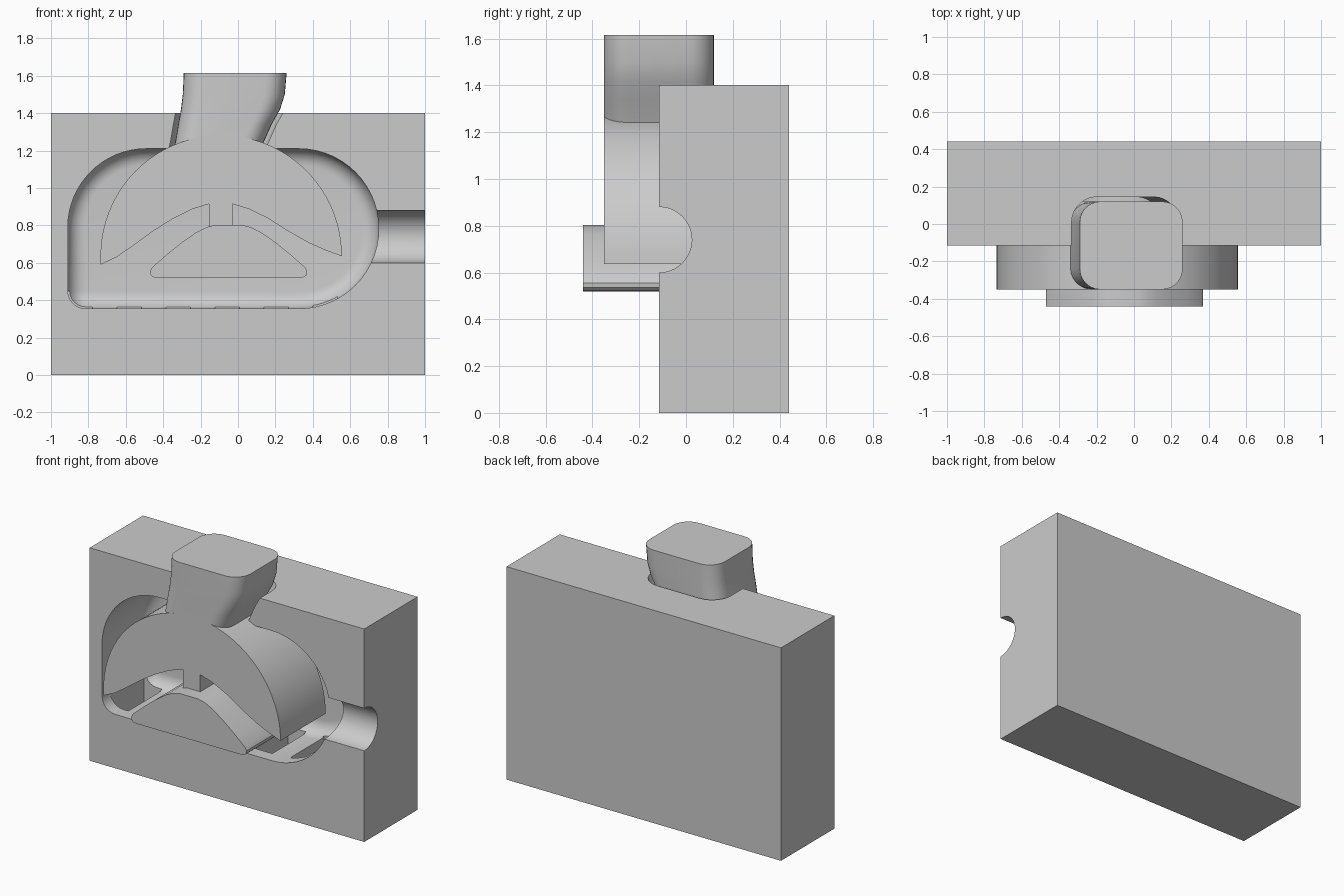
import bpy, bmesh
from math import sin, cos, pi, radians

if "Cube" in bpy.data.objects:
    bpy.data.objects.remove(bpy.data.objects["Cube"])

FACE = -0.115  # parting plane of the mould half


def loft(name, rings):
    """Closed solid through rings with equal point counts."""
    bm = bmesh.new()
    loops = [[bm.verts.new(p) for p in r] for r in rings]
    n = len(loops[0])
    for a, b in zip(loops, loops[1:]):
        for i in range(n):
            bm.faces.new((a[i], a[(i + 1) % n], b[(i + 1) % n], b[i]))
    bm.faces.new(loops[0])
    bm.faces.new(loops[-1])
    bmesh.ops.recalc_face_normals(bm, faces=bm.faces)
    me = bpy.data.meshes.new(name)
    bm.to_mesh(me)
    bm.free()
    ob = bpy.data.objects.new(name, me)
    bpy.context.collection.objects.link(ob)
    return ob


def prism(name, pts, y0, y1):
    return loft(name, [[(x, y, z) for x, z in pts] for y in (y0, y1)])


def box(name, x0, x1, y0, y1, z0, z1):
    return prism(name, [(x0, z0), (x1, z0), (x1, z1), (x0, z1)], y0, y1)


def arc(cx, cz, r, a0, a1, n):
    return [(cx + r * cos(radians(a0 + (a1 - a0) * i / n)),
             cz + r * sin(radians(a0 + (a1 - a0) * i / n))) for i in range(n + 1)]


def apply_boolean(target, other, op):
    m = target.modifiers.new(op, 'BOOLEAN')
    m.operation, m.object, m.solver = op, other, 'EXACT'
    bpy.context.view_layer.objects.active = target
    bpy.ops.object.modifier_apply(modifier=m.name)
    bpy.data.objects.remove(other)


def smooth(ob):
    bpy.ops.object.select_all(action='DESELECT')
    ob.select_set(True)
    bpy.context.view_layer.objects.active = ob
    bpy.ops.object.shade_smooth_by_angle(angle=radians(30))


# Cavity outline, inset by d for the rounded back edge
def cavity_outline(d):
    return (arc(-0.815, 0.45, 0.095 - d, 180, 270, 6)
            + arc(0.325, 0.7825, 0.4275 - d, -90, 90, 28)
            + arc(-0.49, 0.79, 0.42 - d, 90, 180, 16))


# Leaning neck made of rounded rectangles, g is the clearance
NECK = [(-0.37, 0.07, 1.10), (-0.335, 0.14, 1.25), (-0.32, 0.18, 1.34),
        (-0.305, 0.225, 1.42), (-0.295, 0.25, 1.50), (-0.29, 0.26, 1.615)]


def neck_solid(name, stations, g=0.0):
    rings = []
    for x0, x1, z in stations:
        x0, x1, r = x0 - g, x1 + g, 0.11 + g
        y0, y1 = FACE - 0.235 - g, FACE + 0.235 + g
        ring = []
        for cx, cy, a in ((x1 - r, y1 - r, 0), (x0 + r, y1 - r, 90),
                          (x0 + r, y0 + r, 180), (x1 - r, y0 + r, 270)):
            ring += arc(cx, cy, r, a, a + 90, 7)
        rings.append([(x, y, z) for x, y in ring])
    return loft(name, rings)


# Mould half with cavity, side runner, neck opening and floor slots
mould = box("mould_block", -1, 1, FACE, 0.44, 0, 1.402)
R, BACK = 0.09, 0.37
rings = [[(x, -0.3, z) for x, z in cavity_outline(0)]]
for i in range(8):
    t = i / 7 * pi / 2
    rings.append([(x, BACK - R + R * sin(t), z)
                  for x, z in cavity_outline(R * (1 - cos(t)))])
apply_boolean(mould, loft("cavity", rings), 'DIFFERENCE')

runner = loft("runner", [[(x, FACE + u, w) for u, w in arc(0, 0.74, 0.14, 0, 352.5, 47)]
                         for x in (0.5, 1.1)])
apply_boolean(mould, runner, 'DIFFERENCE')
apply_boolean(mould, neck_solid("neck_opening", NECK[:-1], 0.025), 'DIFFERENCE')
for i in range(6):
    x = -0.908 + 0.262 * i
    apply_boolean(mould, box("slot", x, x + 0.131, -0.03, 0.32, 0.22, 0.45), 'DIFFERENCE')
smooth(mould)

# Arched core with a short stem below and the neck above
left = [(-0.735, 0.59), (-0.65, 0.63), (-0.57, 0.685), (-0.46, 0.765),
        (-0.35, 0.835), (-0.25, 0.885), (-0.155, 0.915)]
right = [(-0.03, 0.915), (0.06, 0.887), (0.16, 0.838), (0.27, 0.768),
         (0.38, 0.706), (0.46, 0.67), (0.555, 0.637)]
core = prism("arched_core", arc(-0.09, 0.637, 0.645, 0, 180, 44) + left
             + [(-0.155, 0.70), (-0.03, 0.70)] + right[:-1]
             + [(0.553, 0.636)], FACE - 0.235, FACE + 0.235)
apply_boolean(core, neck_solid("neck", NECK), 'UNION')
smooth(core)

# Low domed core in front of the stem, mirrored about x = -0.05
half = [(0.0, 0.803), (0.07, 0.803), (0.12, 0.79), (0.17, 0.765), (0.25, 0.71),
        (0.33, 0.645), (0.408, 0.577), (0.42, 0.555), (0.417, 0.535), (0.405, 0.524), (0.385, 0.52)]
lower = prism("domed_core", [(-0.05 + x, z) for x, z in half]
              + [(-0.05 - x, z) for x, z in half[:0:-1]], FACE - 0.325, FACE + 0.325)
smooth(lower)
